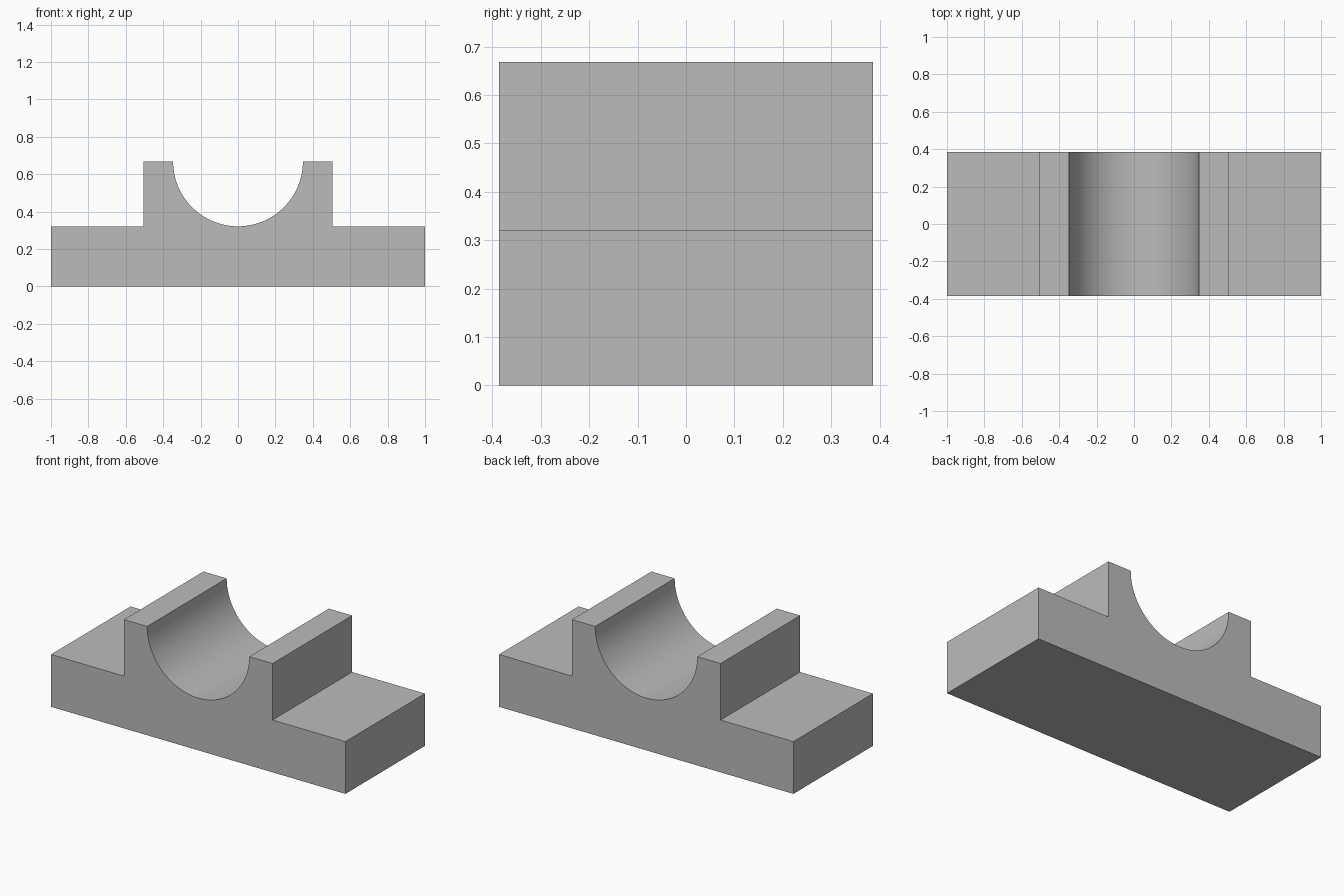
import bpy, bmesh, math

cube = bpy.data.objects.get("Cube")
if cube:
    bpy.data.objects.remove(cube, do_unlink=True)

HALF_LENGTH, HALF_DEPTH = 1.0, 0.386
BASE_TOP, TOP = 0.321, 0.668
WALL_X = 0.505
RADIUS = TOP - BASE_TOP
SEGMENTS = 64

# Plain grey material
grey = bpy.data.materials.new("plain grey")
grey.use_nodes = True
colour = (0.5, 0.5, 0.5, 1)
grey.diffuse_color = colour
grey.node_tree.nodes["Principled BSDF"].inputs["Base Color"].default_value = colour

# Front profile: base, stepped walls and half-round cradle
profile = [(-HALF_LENGTH, 0), (HALF_LENGTH, 0), (HALF_LENGTH, BASE_TOP),
           (WALL_X, BASE_TOP), (WALL_X, TOP)]
for i in range(SEGMENTS + 1):
    a = math.pi * i / SEGMENTS
    profile.append((RADIUS * math.cos(a), TOP - RADIUS * math.sin(a)))
profile += [(-WALL_X, TOP), (-WALL_X, BASE_TOP), (-HALF_LENGTH, BASE_TOP)]

# Extrude the profile from front to back
bm = bmesh.new()
front = bm.faces.new([bm.verts.new((x, -HALF_DEPTH, z)) for x, z in profile])
result = bmesh.ops.extrude_face_region(bm, geom=[front], use_keep_orig=True)
back_verts = [g for g in result["geom"] if isinstance(g, bmesh.types.BMVert)]
bmesh.ops.translate(bm, verts=back_verts, vec=(0, 2 * HALF_DEPTH, 0))
bmesh.ops.recalc_face_normals(bm, faces=bm.faces)
mesh = bpy.data.meshes.new("cradle_block")
bm.to_mesh(mesh)
bm.free()
mesh.materials.append(grey)

block = bpy.data.objects.new("cradle_block", mesh)
bpy.context.collection.objects.link(block)

# Smooth the cradle, keep the corners sharp
bpy.ops.object.select_all(action="DESELECT")
block.select_set(True)
bpy.context.view_layer.objects.active = block
bpy.ops.object.shade_smooth_by_angle(angle=math.radians(30))
